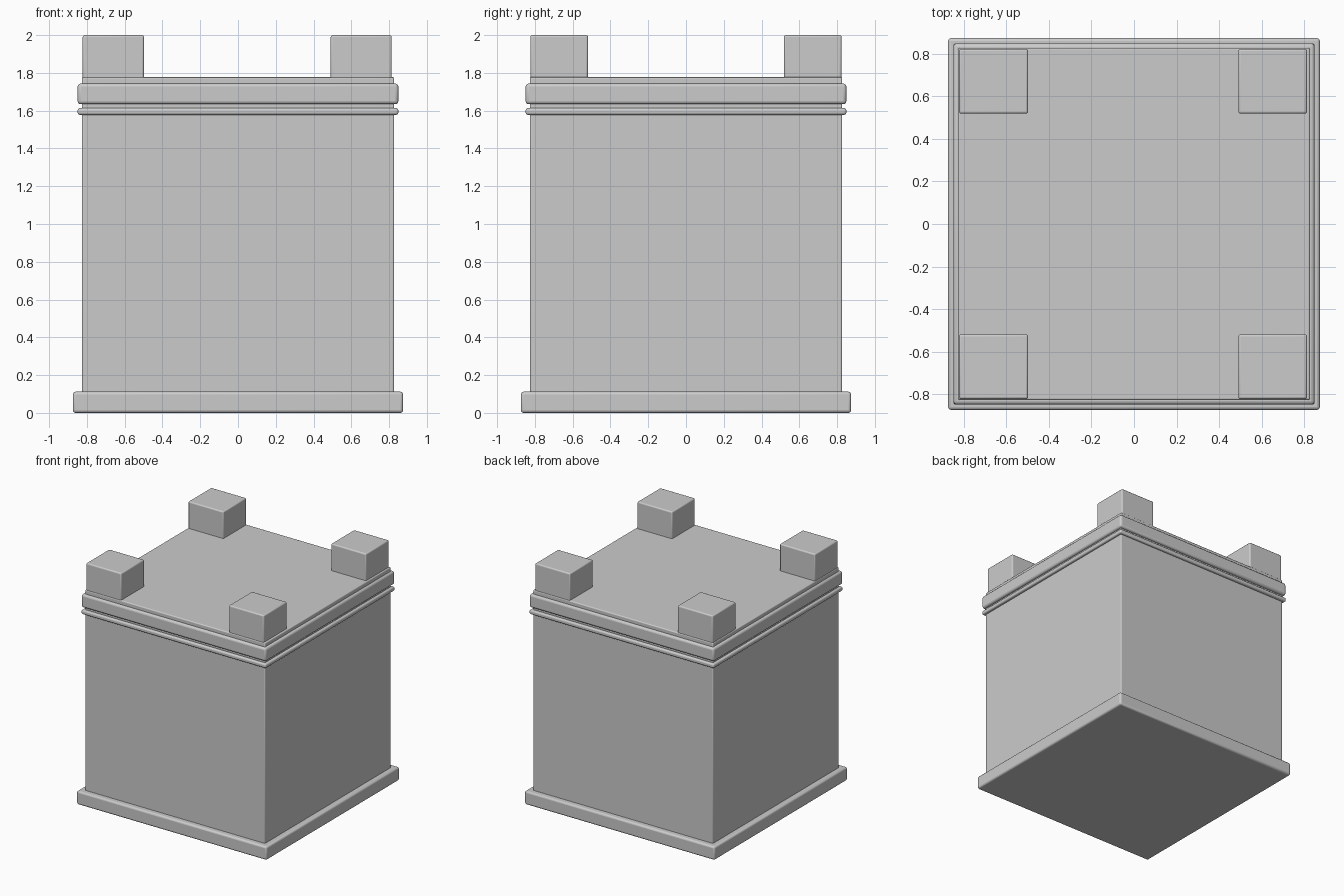
import bpy

if "Cube" in bpy.data.objects:
    bpy.data.objects.remove(bpy.data.objects["Cube"])


def box(name, x0, x1, y0, y1, z0, z1, bevel):
    """Box between two corners with softly rounded edges."""
    bpy.ops.mesh.primitive_cube_add(
        size=1, location=((x0 + x1) / 2, (y0 + y1) / 2, (z0 + z1) / 2))
    ob = bpy.context.object
    ob.name = name
    ob.scale = (x1 - x0, y1 - y0, z1 - z0)
    bpy.ops.object.transform_apply(location=False, rotation=False, scale=True)
    mod = ob.modifiers.new("rounded_edges", 'BEVEL')
    mod.width = bevel
    mod.segments = 3
    bpy.ops.object.shade_smooth_by_angle()
    return ob


def slab(name, half, z0, z1, bevel):
    return box(name, -half, half, -half, half, z0, z1, bevel)


# Plinth, tower body and the two trim bands
slab("base_plinth", 0.874, 0.0, 0.112, 0.015)
slab("tower_body", 0.827, 0.05, 1.777, 0.008)
slab("lower_trim_band", 0.849, 1.578, 1.614, 0.012)
slab("upper_trim_band", 0.849, 1.634, 1.744, 0.017)

# Corner battlements
for side, x0, x1 in (("left", -0.822, -0.498), ("right", 0.491, 0.813)):
    for end, y0, y1 in (("front", -0.823, -0.519), ("back", 0.519, 0.823)):
        box(f"battlement_{end}_{side}", x0, x1, y0, y1, 1.75, 2.0, 0.01)
